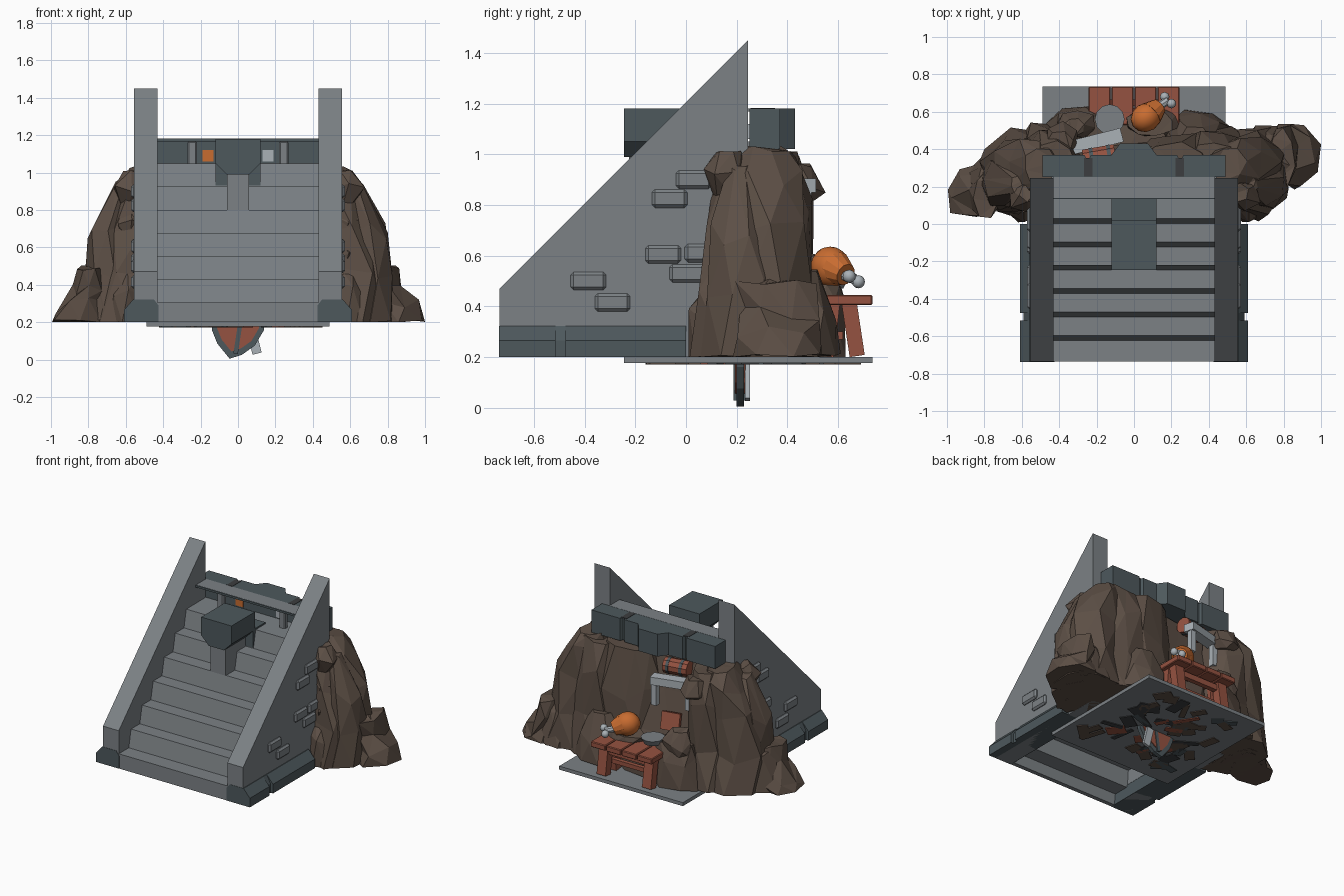
import bpy, bmesh, math, random
from mathutils import Vector, Matrix, Euler

random.seed(11)


def material(name, rgb):
    m = bpy.data.materials.new(name)
    m.diffuse_color = (*rgb, 1)
    return m


STONE = material("grey stone", (0.20, 0.22, 0.235))
SLATE = material("dark slate", (0.075, 0.098, 0.108))
ROCK = material("brown rock", (0.108, 0.078, 0.060))
WOOD = material("red wood", (0.30, 0.085, 0.052))
ORANGE = material("roast orange", (0.58, 0.15, 0.03))
PALE = material("pale metal", (0.40, 0.44, 0.47))
DARK = material("dark earth", (0.045, 0.048, 0.05))


def finish(name, bm, mat, smooth=False):
    bmesh.ops.recalc_face_normals(bm, faces=bm.faces)
    me = bpy.data.meshes.new(name)
    bm.to_mesh(me)
    bm.free()
    me.materials.append(mat)
    for p in me.polygons:
        p.use_smooth = smooth
    ob = bpy.data.objects.new(name, me)
    bpy.context.collection.objects.link(ob)
    return ob


def box(name, mat, x, y, z, rot=(0, 0, 0), bevel=0):
    """Box from (min, max) ranges, rotated about its centre."""
    bm = bmesh.new()
    size = [r[1] - r[0] for r in (x, y, z)]
    mid = Vector([(r[0] + r[1]) / 2 for r in (x, y, z)])
    bmesh.ops.create_cube(bm, size=1, matrix=Matrix.Translation(mid)
                          @ Euler(rot).to_matrix().to_4x4() @ Matrix.Diagonal((*size, 1)))
    if bevel:
        bmesh.ops.bevel(bm, geom=bm.edges[:], offset=bevel, segments=1, affect='EDGES')
    return finish(name, bm, mat)


def prism(name, mat, pts, axis, a, b):
    """Extrude a 2D outline along an axis from a to b."""
    def place(p, t):
        return {'X': (t, p[0], p[1]), 'Y': (p[0], t, p[1]), 'Z': (p[0], p[1], t)}[axis]
    bm = bmesh.new()
    ends = [[bm.verts.new(place(p, t)) for p in pts] for t in (a, b)]
    bm.faces.new(ends[0])
    bm.faces.new(ends[1])
    for i in range(len(pts)):
        j = (i + 1) % len(pts)
        bm.faces.new((ends[0][i], ends[0][j], ends[1][j], ends[1][i]))
    return finish(name, bm, mat)


def rod(name, mat, p, q, r1, r2, sides=8):
    p, q = Vector(p), Vector(q)
    bm = bmesh.new()
    m = Matrix.Translation((p + q) / 2) @ (q - p).to_track_quat('Z', 'Y').to_matrix().to_4x4()
    bmesh.ops.create_cone(bm, cap_ends=True, segments=sides, radius1=r1, radius2=r2,
                          depth=(q - p).length, matrix=m)
    return finish(name, bm, mat)


def ball(name, mat, c, r, scale=(1, 1, 1), rot=(0, 0, 0), seg=10):
    bm = bmesh.new()
    bmesh.ops.create_uvsphere(bm, u_segments=seg, v_segments=seg - 2, radius=r,
                              matrix=Matrix.Translation(c) @ Euler(rot).to_matrix().to_4x4()
                              @ Matrix.Diagonal((*scale, 1)))
    return finish(name, bm, mat, True)


def rock(name, layers, sides=8, rough=0.14):
    """Craggy loft through (z, cx, cy, rx, ry) layers."""
    bm = bmesh.new()
    col = [1 + random.uniform(-rough, rough) for _ in range(sides)]
    rings = []
    for k, (z, cx, cy, rx, ry) in enumerate(layers):
        ring = []
        for i in range(sides):
            a = 2 * math.pi * (i + 0.3 + 0.35 * (k % 2)) / sides
            s = col[i] * (1 + random.uniform(-0.1, 0.1))
            dz = random.uniform(-0.05, 0.05) if 0 < k < len(layers) - 1 else random.uniform(-0.015, 0.015)
            x = max(-1, min(1, cx + rx * s * math.cos(a)))
            ring.append(bm.verts.new((x, cy + ry * s * math.sin(a), max(0.2, z + dz))))
        rings.append(ring)
    for k, (lo, hi) in enumerate(zip(rings, rings[1:])):
        for i in range(sides):
            j = (i + 1) % sides
            tris = ((lo[i], lo[j], hi[i]), (lo[j], hi[j], hi[i])) if k % 2 == 0 else \
                   ((lo[i], lo[j], hi[j]), (lo[i], hi[j], hi[i]))
            for t in tris:
                bm.faces.new(t)
    bm.faces.new(rings[0])
    bmesh.ops.triangulate(bm, faces=[bm.faces.new(rings[-1])])
    return finish(name, bm, ROCK)


# Staircase: thin stepped shell with leaning risers
top, under = [], []
for i in range(7):
    y, z = -0.735 + 0.125 * i, 0.305 + 0.124 * i
    low = z - (0.105 if i == 0 else 0.124)
    top += [(y - (0 if i == 0 else 0.012), low), (y + (0 if i == 0 else 0.014), z)]
    under += [(y + 0.03, low - (0 if i == 0 else 0.03)), (y + 0.04, z - 0.03)]
top.append((0.25, 1.05))
under.append((0.25, 1.02))
prism("stairs", STONE, top + under[::-1], 'X', -0.44, 0.44)

# Top landing sheet above a dark niche, carried by posts
box("top_landing", STONE, (-0.43, 0.43), (0.14, 0.252), (1.168, 1.181))
box("landing_edge", SLATE, (-0.43, 0.43), (0.134, 0.141), (1.166, 1.18))

# Side walls, plinths and raised bricks
for s in (-1, 1):
    prism("side_wall", STONE, [(-0.735, 0.2), (-0.735, 0.47), (0.245, 1.45), (0.245, 0.2)],
          'X', s * 0.43, s * 0.555)
    plinth = [(0.425, 0.2), (0.61, 0.2), (0.61, 0.265), (0.56, 0.322), (0.45, 0.322), (0.425, 0.29)]
    for a, b in ((-0.737, -0.515), (-0.475, 0.0)):
        prism("plinth", SLATE, [(s * x, z) for x, z in plinth], 'Y', a, b)
    prism("plinth_joint", SLATE, [(s * min(x, 0.59), z) for x, z in plinth], 'Y', -0.515, -0.475)
    for y, z in ((0.03, 0.9), (-0.065, 0.825), (-0.09, 0.605), (0.065, 0.61),
                 (0.005, 0.53), (-0.385, 0.5), (-0.29, 0.415)):
        box("raised_brick", STONE, sorted((s * 0.53, s * 0.572)),
            (y - 0.07, y + 0.07), (z - 0.036, z + 0.036), bevel=0.012)

# Central keystone block with its pillar
prism("keystone", SLATE, [(-0.12, 1.18), (0.12, 1.18), (0.12, 1.05), (0.06, 0.99),
                          (-0.06, 0.99), (-0.12, 1.05)], 'Y', -0.245, 0.02)
box("keystone_pillar", STONE, (-0.06, 0.06), (-0.225, 0.05), (0.8, 1.0))
box("keystone_back", SLATE, (-0.12, 0.12), (0.0, 0.14), (0.93, 1.06))

# Lintel with notches and a rear bulge
half = [(0.49, 0.25), (0.49, 0.37), (0.265, 0.37), (0.255, 0.35), (0.24, 0.35),
        (0.23, 0.37), (0.12, 0.37), (0.075, 0.43)]
prism("lintel", SLATE, half + [(-x, y) for x, y in half[::-1]], 'Z', 1.02, 1.18)
for s in (-1, 1):
    box("lintel_post", STONE, (s * 0.245 - 0.025, s * 0.245 + 0.025), (0.145, 0.185),
        (1.04, 1.168), bevel=0.008)
    box("lintel_groove", DARK, (s * 0.245 - 0.022, s * 0.245 + 0.022), (0.254, 0.352), (1.175, 1.182))
    box("lintel_inset", ORANGE if s < 0 else PALE, (s * 0.16 - 0.03, s * 0.16 + 0.03),
        (0.243, 0.25), (1.06, 1.12))

# Rock masses: walls, peaks, feet, ledges
rock("rock_back_wall", [(0.2, 0, 0.36, 0.5, 0.14), (0.5, 0, 0.31, 0.5, 0.11), (0.8, 0, 0.27, 0.48, 0.08),
                        (1.01, 0, 0.25, 0.44, 0.05)], 12)
rock("rock_bulge", [(0.2, 0.2, 0.4, 0.24, 0.13), (0.45, 0.2, 0.35, 0.23, 0.12),
                    (0.7, 0.2, 0.35, 0.22, 0.14), (1.0, 0.2, 0.33, 0.18, 0.1)], 8)
for s in (-1, 1):
    rock("rock_main", [(0.2, s * 0.6, 0.28, 0.25, 0.24), (0.45, s * 0.59, 0.27, 0.22, 0.21),
                       (0.72, s * 0.56, 0.28, 0.2, 0.19), (0.92, s * 0.53, 0.29, 0.15, 0.17),
                       (1.02, s * 0.5, 0.31, 0.09, 0.1)], 8)
    rock("rock_peak", [(0.2, s * 0.7, 0.24, 0.15, 0.18), (0.46, s * 0.7, 0.23, 0.13, 0.15),
                       (0.69, s * 0.7, 0.22, 0.115, 0.12), (0.95, s * 0.62, 0.21, 0.04, 0.05)], 7, 0.08)
    rock("rock_shoulder", [(0.2, s * 0.45, 0.41, 0.2, 0.14), (0.45, s * 0.45, 0.37, 0.17, 0.13),
                           (0.78, s * 0.43, 0.39, 0.15, 0.12), (1.0, s * 0.42, 0.36, 0.11, 0.09)], 7)
    rock("rock_front_spur", [(0.2, s * 0.6, 0.11, 0.09, 0.1), (0.38, s * 0.6, 0.1, 0.09, 0.09),
                             (0.45, s * 0.58, 0.11, 0.05, 0.05)], 6, 0.08)
    for z, r in ((0.55, 0.08), (0.74, 0.07), (0.92, 0.09)):
        rock("rock_stacked_lump", [(z - 0.09, s * 0.57, 0.16, r * 0.6, r * 0.6),
                                   (z, s * 0.58, 0.15, r, r),
                                   (z + 0.08, s * 0.56, 0.17, r * 0.6, r * 0.6)], 6)
for s, fy, ry in ((1, 0.38, 0.17), (-1, 0.16, 0.14)):
    rock("rock_foot", [(0.2, s * 0.85, fy, 0.16, ry), (0.29, s * 0.84, fy, 0.13, ry),
                       (0.38, s * 0.8, fy, 0.09, ry * 0.95), (0.49, s * 0.79, fy * 0.95, 0.07, ry * 0.9)],
         7, 0.08)
    rock("rock_skirt", [(0.2, s * 0.74, fy * 0.6 + 0.13, 0.17, 0.17),
                        (0.45, s * 0.72, fy * 0.6 + 0.12, 0.13, 0.13),
                        (0.52, s * 0.7, fy * 0.6 + 0.1, 0.06, 0.07)], 7, 0.1)
rock("rock_overhang", [(0.83, -0.4, 0.43, 0.08, 0.07), (0.89, -0.39, 0.45, 0.1, 0.09),
                       (0.95, -0.4, 0.43, 0.08, 0.07)], 7)
rock("rock_ledge", [(0.2, -0.3, 0.52, 0.19, 0.12), (0.38, -0.28, 0.52, 0.17, 0.1),
                    (0.5, -0.26, 0.51, 0.15, 0.08)], 7, 0.08)
rock("rock_boulder", [(0.42, -0.31, 0.53, 0.1, 0.07), (0.52, -0.31, 0.54, 0.11, 0.08),
                      (0.6, -0.32, 0.52, 0.06, 0.05)], 7, 0.08)
rock("rock_bench", [(0.2, 0.36, 0.48, 0.18, 0.14), (0.38, 0.34, 0.48, 0.16, 0.13),
                    (0.55, 0.33, 0.43, 0.1, 0.1)], 7, 0.1)
rock("rock_step", [(0.2, 0.0, 0.46, 0.22, 0.1), (0.44, 0.0, 0.46, 0.2, 0.1)], 8, 0.08)
rock("rock_slab", [(0.43, 0.1, 0.54, 0.13, 0.06), (0.46, 0.1, 0.55, 0.15, 0.08),
                   (0.485, 0.09, 0.54, 0.12, 0.07)], 8, 0.08)

# Ground plate and the rubble stuck to its underside
box("ground_plate", STONE, (-0.49, 0.49), (-0.245, 0.735), (0.176, 0.201))
for i in range(56):
    mat = (ROCK, DARK, ROCK, WOOD, ROCK, SLATE, DARK)[i % 7]
    r = 0.37 if mat != WOOD else 0.25
    x, y = random.uniform(-r, r), 0.25 + random.uniform(-r, r)
    w, d = random.uniform(0.04, 0.09), random.uniform(0.015, 0.045)
    box("rubble_shard", mat, (x - w, x + w), (y - d, y + d), (0.171, 0.177),
        (0, 0, random.uniform(0, 3)))

# Pointed round shield hanging below the plate
rim = [(-0.14, 0.2), (-0.14, 0.16), (-0.11, 0.085), (-0.045, 0.005), (0.02, 0.025),
       (0.09, 0.075), (0.14, 0.16), (0.14, 0.2)]
prism("shield_rim", SLATE, rim, 'Y', 0.2, 0.228)
prism("shield_boards", WOOD, [(x * 0.8, 0.2 + (z - 0.2) * 0.8) for x, z in rim], 'Y', 0.193, 0.234)
box("shield_bar", SLATE, (-0.012, 0.012), (0.188, 0.238), (0.03, 0.2), (0, 0.15, 0))
box("shield_grip", PALE, (0.06, 0.11), (0.232, 0.252), (0.03, 0.17), (0, -0.25, 0))

# Wooden table: planks, legs and rails
for i in range(4):
    x = -0.245 + 0.1225 * i
    box("table_plank", WOOD, (x + 0.003, x + 0.12), (0.53, 0.735), (0.405, 0.445), bevel=0.005)
for s in (-1, 1):
    for y, lean in ((0.565, -0.12), (0.66, 0.15)):
        box("table_leg", WOOD, (s * 0.18 - 0.035, s * 0.18 + 0.035), (y - 0.03, y + 0.03),
            (0.203, 0.41), (lean, 0, 0))
box("table_rail", WOOD, (-0.2, 0.2), (0.63, 0.665), (0.35, 0.39))
box("table_stretcher", WOOD, (-0.2, 0.2), (0.59, 0.62), (0.27, 0.3))

# Roast with bone, and a dish
ball("roast", ORANGE, (0.065, 0.57, 0.555), 0.08, (1.08, 0.95, 1), (0, 0.3, 0.6), 12)
rod("roast_taper", ORANGE, (0.09, 0.59, 0.55), (0.135, 0.63, 0.525), 0.07, 0.045, 12)
rod("roast_bone", PALE, (0.12, 0.62, 0.525), (0.18, 0.66, 0.51), 0.022, 0.022)
for d in (-0.018, 0.018):
    ball("bone_knob", PALE, (0.182 + d, 0.662 - d, 0.508 + d * 0.6), 0.026, seg=8)
rod("ledge_dish", STONE, (-0.13, 0.56, 0.47), (-0.13, 0.56, 0.51), 0.06, 0.08, 12)

# Metal shelf with posts, barrel behind it and hatch below
box("shelf", PALE, (-0.355, -0.06), (0.402, 0.478), (0.85, 0.905), (0, 0, 0.25))
for x, y in ((-0.32, 0.42), (-0.09, 0.475)):
    box("shelf_post", PALE, (x - 0.02, x + 0.02), (y - 0.02, y + 0.02), (0.7, 0.87))
rod("barrel", WOOD, (-0.27, 0.345, 0.95), (-0.1, 0.375, 0.95), 0.055, 0.055, 10)
for t in (0.2, 0.75):
    x, y = -0.27 + 0.17 * t, 0.345 + 0.03 * t
    rod("barrel_hoop", SLATE, (x, y, 0.95), (x + 0.02, y + 0.003, 0.95), 0.058, 0.058, 10)
box("hatch", WOOD, (-0.24, -0.11), (0.405, 0.435), (0.52, 0.64), (0.25, 0, 0.2))
